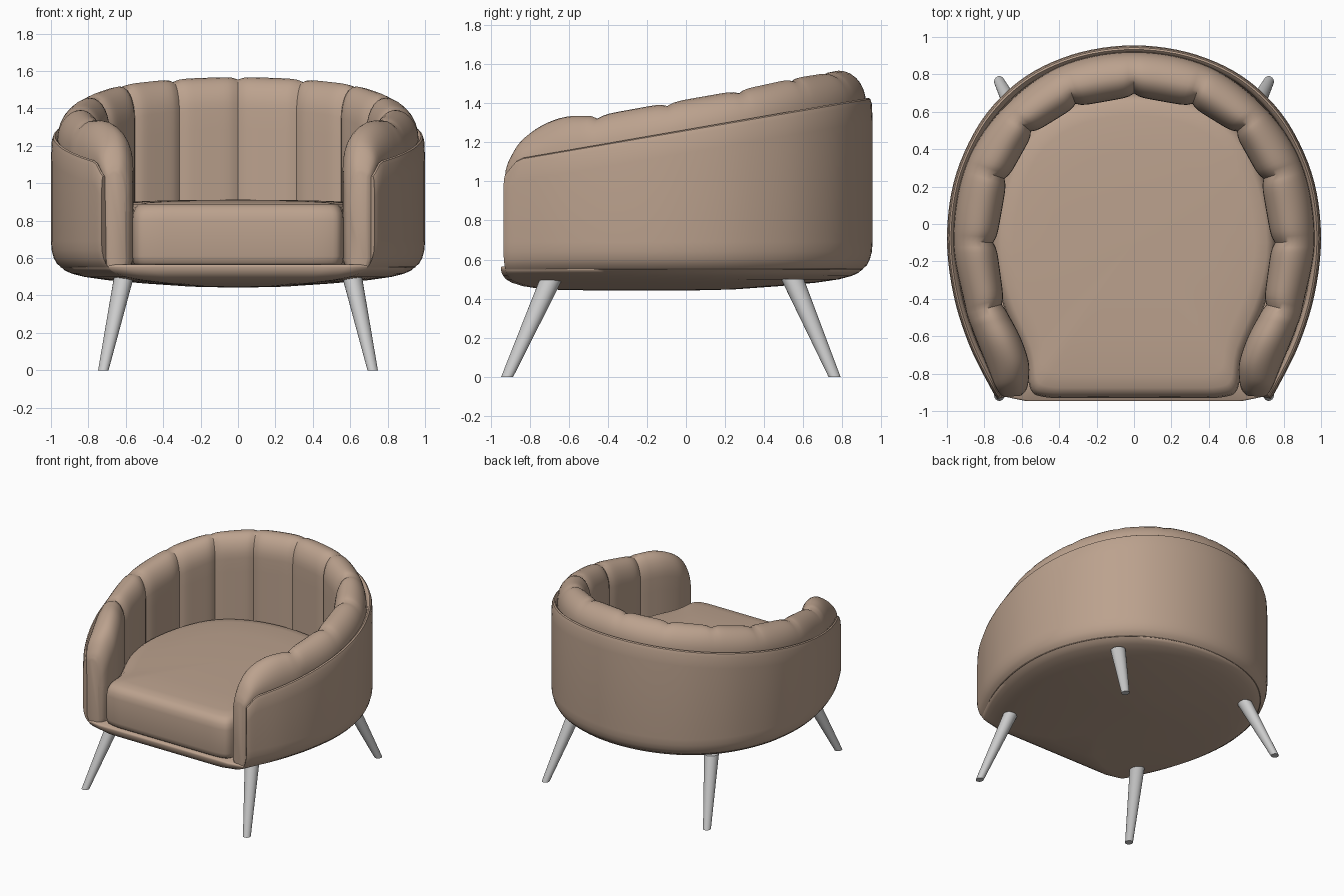
import bpy, bmesh
from math import sin, cos, pi, radians
from mathutils import Vector as V

if "Cube" in bpy.data.objects:
    bpy.data.objects.remove(bpy.data.objects["Cube"])

fabric = bpy.data.materials.new("fabric")
fabric.diffuse_color = (0.5, 0.36, 0.27, 1)
fabric.use_nodes = True
fabric.node_tree.nodes["Principled BSDF"].inputs["Base Color"].default_value = fabric.diffuse_color


def loft(name, rings, mat=fabric, angle=40):
    """Skin closed rings of equal length and cap both ends."""
    bm = bmesh.new()
    rows = [[bm.verts.new(p) for p in r] for r in rings]
    n = len(rows[0])
    for a, b in zip(rows, rows[1:]):
        for i in range(n):
            j = (i + 1) % n
            bm.faces.new((a[i], a[j], b[j], b[i]))
    bm.faces.new(rows[0])
    bm.faces.new(rows[-1])
    bmesh.ops.recalc_face_normals(bm, faces=bm.faces)
    me = bpy.data.meshes.new(name)
    bm.to_mesh(me)
    bm.free()
    ob = bpy.data.objects.new(name, me)
    bpy.context.collection.objects.link(ob)
    if mat:
        me.materials.append(mat)
    bpy.ops.object.select_all(action='DESELECT')
    ob.select_set(True)
    bpy.context.view_layer.objects.active = ob
    bpy.ops.object.shade_smooth_by_angle(angle=radians(angle))
    return ob


def spline(pts, n):
    """Catmull-Rom curve through points, n steps per span."""
    p = [V(q) for q in pts]
    p = [2 * p[0] - p[1]] + p + [2 * p[-1] - p[-2]]
    out = []
    for a, b, c, d in zip(p, p[1:], p[2:], p[3:]):
        for k in range(n):
            t = k / n
            out.append(0.5 * (2 * b + (c - a) * t + (2 * a - 5 * b + 4 * c - d) * t * t
                              + (3 * b - a - 3 * c + d) * t ** 3))
    return out + [p[-2]]


def mirrored(half):
    return half + [(-q[0], *q[1:]) for q in half[-2::-1]]


def wall_top(y):
    return 1.265 + 0.17 * y - max(0, -0.87 - y)


# Plan outline of the tub, right front round to left front
plan = spline(mirrored([(0.73, -0.935), (0.765, -0.88), (0.88, -0.65), (0.965, -0.38), (1, -0.08),
                        (0.965, 0.22), (0.86, 0.48), (0.72, 0.67), (0.53, 0.82), (0.28, 0.92),
                        (0, 0.955)]), 5)


def tuck(p, s):
    """Shrink the outline, but less at the front lip."""
    return p.x * s, p.y * (s if p.y > 0 else s ** (1 - 0.8 * min(1, -p.y * 1.05)))


# Outer shell wall
rings = []
for p in plan:
    zt, d = wall_top(p.y), p.normalized()
    ring = [(*tuck(p, s), z) for s, z in ((0.945, 0.55), (0.968, 0.57), (0.985, 0.6),
                                          (0.996, 0.64), (1, 0.69))]
    for inset, z in ((0, zt - 0.12), (0.004, zt - 0.03), (0.012, zt - 0.006), (0.022, zt),
                     (0.034, zt - 0.01), (0.045, zt - 0.04), (0.05, 0.55)):
        q = p - d * inset
        ring.append((q.x, q.y, z))
    rings.append(ring)
loft("outer_shell", rings)

# Base pan with front lip and shallow bowed underside
front = [V((-0.73 + 1.46 * k / 12, -0.958)) for k in range(1, 12)]
outline = plan + front
loft("base_pan", [[(*tuck(p, s), z) for p in outline] for s, z in (
    (0.3, 0.562), (0.92, 0.565), (0.943, 0.56), (0.945, 0.55), (0.925, 0.533), (0.89, 0.517),
    (0.82, 0.499), (0.7, 0.482), (0.5, 0.464), (0.25, 0.447), (0.03, 0.442))], angle=60)

# Channelled back and arm padding: seam stations (inner x, y, outer x, y, peak z)
half = [(0.7, -0.43, 0.895, -0.48, 1.335), (0.745, -0.1, 0.965, -0.09, 1.4),
        (0.685, 0.24, 0.9, 0.31, 1.465), (0.545, 0.49, 0.7, 0.62, 1.525),
        (0.31, 0.635, 0.39, 0.845, 1.555), (0, 0.69, 0, 0.92, 1.568)]
seams = half + [(-a, b, -c, d, z) for a, b, c, d, z in half[-2::-1]]
STEP = 12
outer = spline([s[2:4] for s in seams], STEP)
stations = []
for i, (a, b) in enumerate(zip(seams, seams[1:])):
    for k in range(STEP):
        f = k / STEP
        puff = 0.016 * (1 - abs(2 * f - 1) ** 6)
        o = outer[i * STEP + k]
        q = V(a[:2]).lerp(V(b[:2]), f)
        q += (q - o).normalized() * (puff - 0.008)
        stations.append((q.x, q.y, o.x, o.y, a[4] + (b[4] - a[4]) * f + puff - 0.014))
stations.append((-0.707, -0.43, -0.895, -0.48, 1.321))
# Rolled arm fronts
arm = spline([(0.605, -0.918, 0.69, -0.925, 1.06), (0.575, -0.885, 0.715, -0.91, 1.12),
              (0.562, -0.82, 0.745, -0.86, 1.21), (0.565, -0.73, 0.79, -0.75, 1.285),
              (0.61, -0.6, 0.835, -0.64, 1.33), (0.685, -0.46, 0.882, -0.52, 1.335)], 4)
arm = [tuple(s) for s in arm]
stations = arm + stations + [(-a, b, -c, d, z) for a, b, c, d, z in reversed(arm)]

rings = []
for ax, ay, bx, by, zp in stations:
    zw = min(wall_top(by) - 0.015, zp - 0.03)
    prof = [(0.06, 0.56), (0, 0.59), (0, 0.85), (0, zp - 0.28)]
    prof += [(0.45 - 0.45 * cos(t), zp - 0.17 + 0.17 * sin(t)) for t in [k * pi / 14 for k in range(8)]]
    prof += [(0.45 + 0.55 * sin(t), zw + (zp - zw) * cos(t)) for t in [k * pi / 14 for k in range(1, 8)]]
    prof += [(1, 0.6), (0.9, 0.56)]
    rings.append([(ax + (bx - ax) * u, ay + (by - ay) * u, z) for u, z in prof])
loft("channel_padding", rings, angle=50)

# Seat cushion
edge = spline(mirrored([(0, -0.93), (0.3, -0.93), (0.48, -0.925), (0.555, -0.88), (0.585, -0.7),
                        (0.71, -0.4), (0.76, -0.1), (0.7, 0.24), (0.56, 0.5), (0.32, 0.65),
                        (0, 0.7)]), 4)[:-1]
# right half only, then reflect to close the outline
edge = [p for p in edge if p.x >= -1e-6]
edge = edge + [V((-p.x, p.y)) for p in reversed(edge) if p.x > 0.01]
loft("seat_cushion", [[(p.x * s, (p.y + 0.1) * s - 0.1, z) for p in edge] for s, z in (
    (0.97, 0.56), (0.99, 0.575), (1, 0.61), (1, 0.8), (0.992, 0.84), (0.97, 0.87), (0.935, 0.888),
    (0.85, 0.898), (0.6, 0.906), (0.3, 0.911), (0.03, 0.912))], angle=60)

# Four splayed tapered legs
for name, y0, y1 in (("front", -0.915, -0.69), ("rear", 0.76, 0.545)):
    for side, sx in (("right", 1), ("left", -1)):
        loft(f"{name}_{side}_leg", [
            [(sx * x + r * cos(t), y + r * 1.1 * sin(t), z) for t in [k * pi / 12 for k in range(24)]]
            for x, y, z, r in ((0.72, y0, 0, 0.028), (0.61, y1, 0.5, 0.053))], mat=None)
